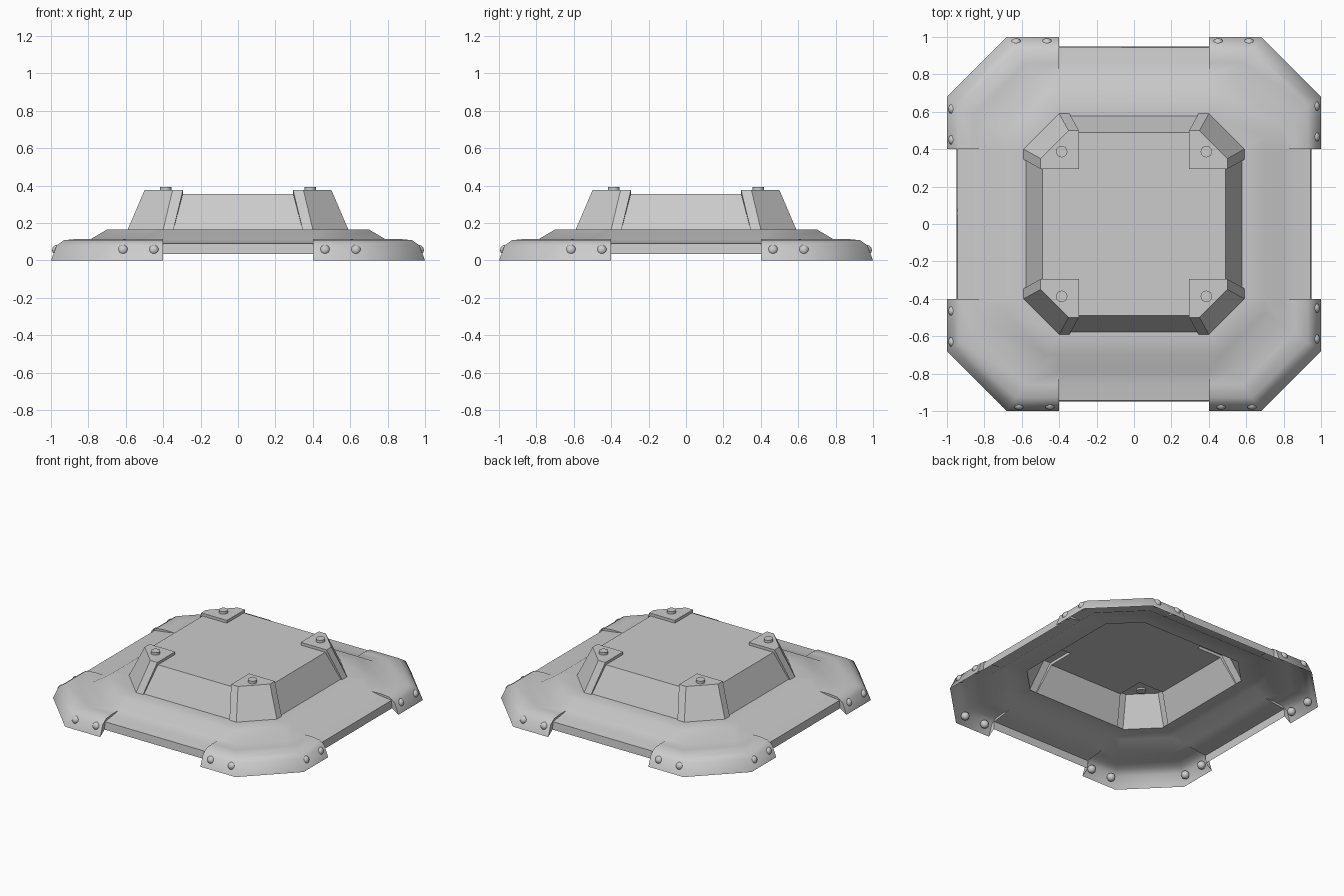
import bpy, bmesh, math
from mathutils import Matrix, Vector

if "Cube" in bpy.data.objects:
    bpy.data.objects.remove(bpy.data.objects["Cube"])


def build(name, quarter_faces, whole_faces=(), smooth=None):
    """Repeat the quarter faces around z, add whole faces, weld everything."""
    bm = bmesh.new()
    for k in range(4):
        rot = Matrix.Rotation(k * math.pi / 2, 4, 'Z')
        for f in quarter_faces:
            bm.faces.new([bm.verts.new(rot @ Vector(p)) for p in f])
    for f in whole_faces:
        bm.faces.new([bm.verts.new(p) for p in f])
    bmesh.ops.remove_doubles(bm, verts=bm.verts, dist=0.0005)
    bmesh.ops.dissolve_degenerate(bm, edges=bm.edges, dist=0.0005)
    bmesh.ops.recalc_face_normals(bm, faces=bm.faces)
    if sum(f.normal.z * f.calc_area() for f in bm.faces) < 0:
        bmesh.ops.reverse_faces(bm, faces=bm.faces)
    me = bpy.data.meshes.new(name)
    bm.to_mesh(me)
    bm.free()
    ob = bpy.data.objects.new(name, me)
    bpy.context.collection.objects.link(ob)
    if smooth:
        finish(ob, smooth)
    return ob


def finish(ob, angle):
    bpy.ops.object.select_all(action='DESELECT')
    ob.select_set(True)
    bpy.context.view_layer.objects.active = ob
    bpy.ops.object.shade_smooth_by_angle(angle=math.radians(angle))


def strips(rows):
    """Quads between consecutive rows of points."""
    return [[a[i], a[i + 1], b[i + 1], b[i]]
            for a, b in zip(rows, rows[1:]) for i in range(len(a) - 1)]


W = 0.4  # half width of the recessed edge between corner guards


def corner_row(d, c, z):
    return [(W, -d, z), (c, -d, z), (d, -c, z), (d, -W, z)]


def side_row(d, z):
    return [(-W, -d, z), (W, -d, z)]


# skirt: sloped open shell with thicker guards at the four corners
inner = [(0.86, 0.58, 0.1), (0.79, 0.53, 0.112), (0.70, 0.47, 0.165), (0.578, 0.4, 0.165)]
guard = [(1.0, 0.68, 0), (0.97, 0.66, 0.08), (0.93, 0.63, 0.108), (0.86, 0.58, 0.115)]
edge = [(0.95, 0.035), (0.945, 0.09), (0.86, 0.1)]
faces = strips([corner_row(*p) for p in guard + inner[1:]])
faces += strips([side_row(*p) for p in edge + [(d, z) for d, c, z in inner[1:]]])
for s in (-1, 1):
    end = [(s * W, -d, z) for d, c, z in guard]
    step = [(s * W, -d, z) for d, z in edge]
    faces += [[end[0], end[1], step[1], step[0]],
              [end[1], end[2], end[3], step[2], step[1]],
              [end[3], (s * W, -0.79, 0.112), step[2]]]
build("skirt", faces, smooth=50)

# raised housing: tapered open shell with proud corner plates
Z0, ZT, ZC = 0.165, 0.355, 0.375
a, b = 0.295, 0.345
faces = [[(-b, -0.578, Z0), (b, -0.578, Z0), (a, -0.49, ZT), (-a, -0.49, ZT)]]
top = [(a, -0.5, ZC), (0.35, -0.5, ZC), (0.5, -0.35, ZC), (0.5, -a, ZC)]
low = [(b, -0.59, Z0), (0.4, -0.59, Z0), (0.59, -0.4, Z0), (0.59, -b, Z0)]
faces += strips([low, top]) + [top + [(a, -a, ZC)]]
walls = [[(a, -0.5, ZC), (b, -0.59, Z0), (b, -0.578, Z0), (a, -0.49, ZT)],
         [(a, -a, ZC), (a, -0.5, ZC), (a, -0.49, ZT), (a, -a, ZT)]]
faces += walls + [[(-y, -x, z) for x, y, z in w] for w in walls]
deck = []
for k in range(4):
    rot = Matrix.Rotation(k * math.pi / 2, 4, 'Z')
    deck += [tuple(rot @ Vector(p)) for p in ((-a, -0.49, ZT), (a, -0.49, ZT), (a, -a, ZT))]
build("housing", faces, [deck])

# bolts: flat ones on the corner plates, round ones along the guards
for k in range(4):
    rot = Matrix.Rotation(k * math.pi / 2, 4, 'Z')
    bpy.ops.mesh.primitive_cylinder_add(vertices=16, radius=0.031, depth=0.03,
                                        location=rot @ Vector((0.387, -0.387, 0.378)))
    bpy.context.object.name = "plate_bolt"
    finish(bpy.context.object, 40)
    for x in (-0.615, -0.45, 0.465, 0.63):
        bpy.ops.mesh.primitive_uv_sphere_add(segments=16, ring_count=8, radius=0.028,
                                             location=rot @ Vector((x, -0.966, 0.055)))
        bpy.context.object.name = "guard_rivet"
        finish(bpy.context.object, 60)
